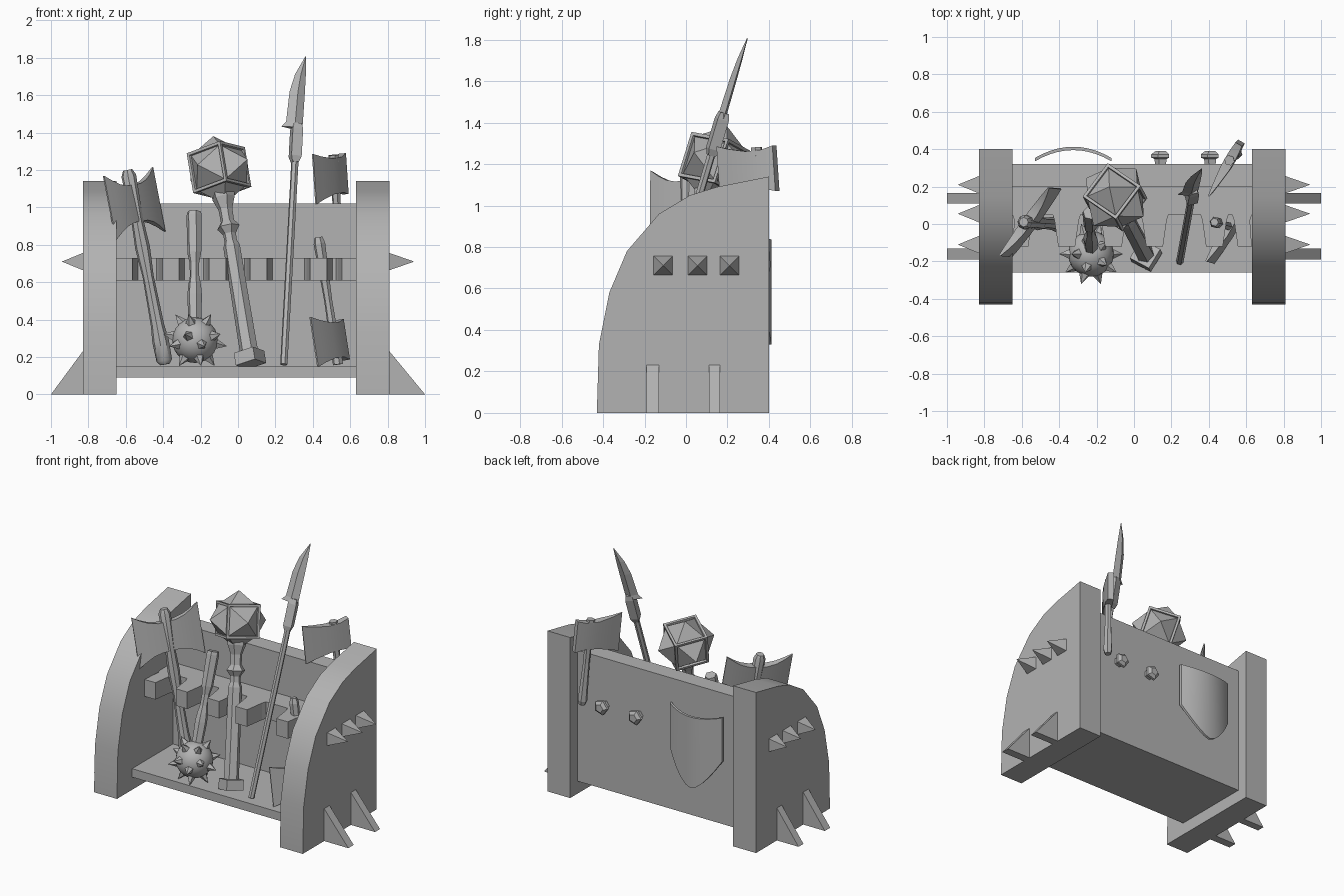
import bpy, bmesh
from math import pi, cos, sin, radians
from mathutils import Vector as V, Matrix

if "Cube" in bpy.data.objects:
    bpy.data.objects.remove(bpy.data.objects["Cube"])

grey = bpy.data.materials.new("plain grey")
grey.use_nodes = True
grey.diffuse_color = (0.45, 0.45, 0.45, 1)
grey.node_tree.nodes["Principled BSDF"].inputs["Base Color"].default_value = grey.diffuse_color


def finish(name, bm, frame=None, smooth=None):
    bmesh.ops.recalc_face_normals(bm, faces=bm.faces)
    me = bpy.data.meshes.new(name)
    bm.to_mesh(me)
    bm.free()
    if frame:
        me.transform(frame)
    if smooth:
        me.shade_smooth()
        me.set_sharp_from_angle(angle=radians(smooth))
    me.materials.append(grey)
    ob = bpy.data.objects.new(name, me)
    bpy.context.collection.objects.link(ob)
    return ob


def loft(name, rings, frame=None, smooth=None):
    """Skin a row of equal-length rings and cap both ends."""
    bm = bmesh.new()
    rows = [[bm.verts.new(p) for p in r] for r in rings]
    n = len(rows[0])
    for a, b in zip(rows, rows[1:]):
        for i in range(n):
            j = (i + 1) % n
            bm.faces.new((a[i], a[j], b[j], b[i]))
    bm.faces.new(rows[0])
    bm.faces.new(rows[-1])
    return finish(name, bm, frame, smooth)


def box(name, x0, x1, y0, y1, z0, z1):
    return loft(name, [[(x, y0, z0), (x, y1, z0), (x, y1, z1), (x, y0, z1)] for x in (x0, x1)])


def axes(origin, axis, side):
    """Frame with local z along axis and local x towards side."""
    z = V(axis).normalized()
    x = V(side)
    x = (x - z * x.dot(z)).normalized()
    m = Matrix((x, z.cross(x), z)).transposed().to_4x4()
    return Matrix.Translation(origin) @ m


def rod(name, a, b, stations, sides=6, smooth=None, side=(1, 0.3, 0)):
    """Turned shaft from a to b; stations are (fraction, radius)."""
    a, b = V(a), V(b)
    length = (b - a).length
    ang = [2 * pi * (i + 0.5) / sides for i in range(sides)]
    rings = [[(r * cos(t), r * sin(t), f * length) for t in ang] for f, r in stations]
    return loft(name, rings, axes(a, b - a, side), smooth)


def blade(name, frame, stations, smooth=None):
    """Axe head: stations are (distance from shaft, half height, half thickness)."""
    return loft(name, [[(u, -t, -h), (u, t, -h), (u, t, h), (u, -t, h)]
                       for u, h, t in stations], frame, smooth)


# Rack: shaped side panels, back wall and shelf
profile = [(-.43, 0), (-.42, .33), (-.37, .58), (-.285, .78), (-.13, .96),
           (.02, 1.05), (.15, 1.09), (.4, 1.14), (.4, 0)]
for side, x0, x1 in (("right", -.83, -.65), ("left", .63, .81)):
    loft(side + "_panel", [[(x, y, z) for y, z in profile] for x in (x0, x1)], smooth=25)
box("back_wall", -.65, .63, .2, .32, .09, 1.02)
box("shelf", -.65, .63, -.26, .2, .09, .15)

# Notched rail that holds the shafts
box("rail", -.65, .63, .05, .2, .61, .73)
for i, x in enumerate((-.61, -.36, -.11, .11, .43, .6)):
    a, b = max(x - .045, -.65), min(x + .045, .63)
    c, d = max(x - .075, -.65), min(x + .075, .63)
    plan = [(c, .05), (c + .01, .02), (a, -.12), (b, -.12), (d - .01, .02), (d, .05)]
    loft("rail_tooth_%d" % i, [[(px, py, z) for px, py in plan] for z in (.61, .73)])

# Pyramid studs and triangular feet on the outer sides
for side, s, x in (("left", 1, .81), ("right", -1, -.83)):
    for i, y in enumerate((-.11, .055, .21)):
        rod("%s_stud_%d" % (side, i), (x, y, .71), (s * .94, y, .71),
            [(0, .065), (1, .001)], 4, side=(0, 1, 0))
    for i, (y0, y1) in enumerate(((-.19, -.13), (.11, .165))):
        loft("%s_foot_%d" % (side, i),
             [[(x, y, 0), (s, y, 0), (x, y, .23)] for y in (y0, y1)])

# Pegs and shield on the back
for i, x in enumerate((.145, .41)):
    rod("back_peg_%d" % i, (x, .32, .69), (x, .39, .69),
        [(0, .033), (.4, .035), (.5, .053), (.75, .053), (1, .03)], 5)
rings = []
for i in range(-5, 6):
    u = i / 5
    x, y = -.325 + .205 * u, .395 - .06 * u * u
    low, top = .33 + .22 * abs(u) ** 1.6, .835 + .025 * u * u
    rings.append([(x, y, low), (x, y + .018, low), (x, y + .018, top), (x, y, top)])
loft("shield", rings, smooth=30)

# Double-bladed axe
top, foot = V((-.59, .01, 1.2)), V((-.39, 0, .16))
rod("large_axe_handle", foot, top,
    [(0, .025), (.02, .042), (.12, .045), (.2, .036), (.45, .03), (.6, .04),
     (.75, .032), (.97, .04), (1, .025)], 8, 40)
half = [(.06, .1, .025), (.12, .115, .02), (.17, .14, .014), (.225, .175, .004)]
full = [(-u, h, t) for u, h, t in reversed(half)] + half
blade("large_axe_head", axes((-.555, .01, 1.02), top - foot, (.6, .8, 0)), full, 30)

# Two single-bladed axes: one hung behind the wall, one upside down on the shelf
small = [(-.22, .135, .004), (-.15, .115, .014), (-.05, .095, .026),
         (.04, .095, .026), (.1, .11, .02)]
for name, tip, end, at in (("hung_axe", (.51, .34, 1.28), (.55, .38, .68), .11),
                           ("shelf_axe", (.535, -.02, .16), (.43, .01, .84), .13)):
    tip, end = V(tip), V(end)
    rod(name + "_handle", end, tip,
        [(0, .022), (.05, .032), (.25, .027), (.5, .022), (1, .028)], 6)
    axis = (tip - end).normalized()
    blade(name + "_head", axes(tip - axis * at, axis, (.5, .86, 0)), small, 30)

# Spiked ball mace, standing on its head
ball = V((-.23, -.16, .29))
rod("ball_mace_handle", ball, (-.235, .06, .975),
    [(0, .033), (.35, .04), (.42, .036), (.5, .026), (.6, .026), (.68, .038),
     (.97, .042), (1, .038)], 6)
bm = bmesh.new()
bmesh.ops.create_icosphere(bm, subdivisions=3, radius=.122)
finish("ball_mace_head", bm, Matrix.Translation(ball), 40)
bm = bmesh.new()
bmesh.ops.create_icosphere(bm, subdivisions=1, radius=1)
spikes = [f.calc_center_median().normalized() for f in bm.faces]
bm.free()
for i, d in enumerate(spikes):
    rod("ball_spike_%d" % i, ball + d * .11, ball + d * .172,
        [(0, .032), (1, .001)], 5, side=(.3, .5, .8))

# Heavy mace with a pyramid-faced head
base, head = V((.065, -.17, .19)), V((-.1, .14, 1.19))
axis = (head - base).normalized()
rod("heavy_mace_handle", base, head,
    [(0, .05), (.35, .047), (.6, .046), (.63, .034), (.7, .036), (.8, .038),
     (.86, .062), (1, .065)], 6)
rod("heavy_mace_pommel", base - axis * .03, base + axis * .04, [(0, .085), (1, .085)], 4,
    side=(1, -.6, 0))
rod("heavy_mace_collar", base + axis * .7, base + axis * .79,
    [(0, .03), (.5, .062), (1, .03)], 6)
bm = bmesh.new()
bmesh.ops.create_cube(bm, size=.225)
faces = bm.faces[:]
bmesh.ops.inset_individual(bm, faces=faces, thickness=.022, depth=0)
bmesh.ops.inset_individual(bm, faces=faces, thickness=.004, depth=-.012)
bmesh.ops.poke(bm, faces=faces, offset=.092)
finish("heavy_mace_head", bm, axes(head + axis * .01, axis, (.8, -.6, 0)))

# Spear: shaft, socket and one-sided barbed point
butt, tip = V((.245, -.2, .16)), V((.335, .29, 1.81))
way = tip - butt
rod("spear_shaft", butt, butt + way * .7, [(0, .02), (1, .02)], 6)
rod("spear_socket", butt + way * .655, butt + way * .78,
    [(0, .025), (.15, .04), (.85, .04), (1, .03)], 4)
point = [(0, -.085, .03, .02), (.03, -.06, .032, .02), (.2, -.05, .034, .017),
         (.3, -.025, .034, .012), (.405, .026, .03, .002)]
loft("spear_point", [[(a, 0, z), ((a + b) / 2, t, z), (b, 0, z), ((a + b) / 2, -t, z)]
                     for z, a, b, t in point],
     axes(butt + way * .765, way, (1, .25, 0)))
